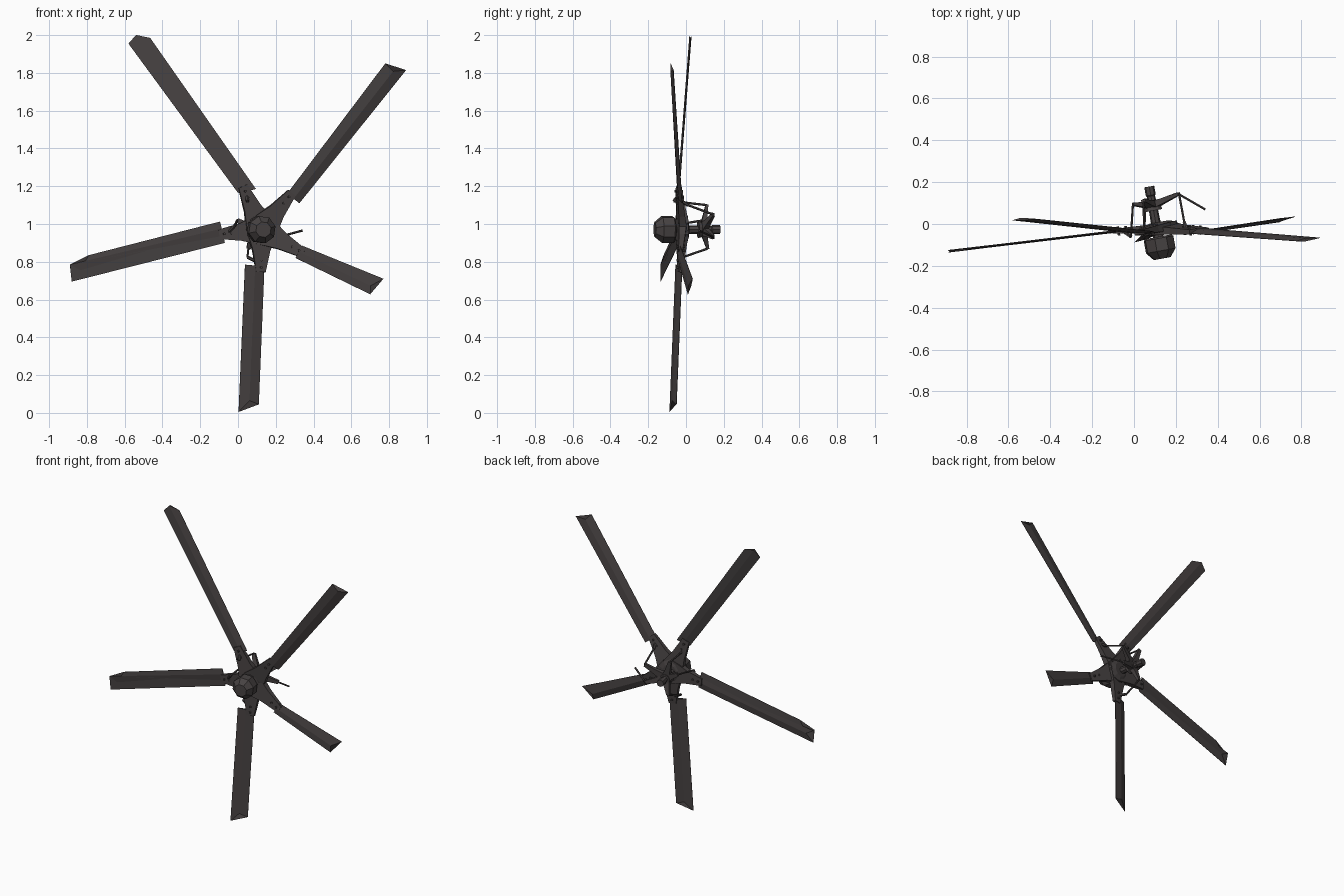
import bpy, bmesh, math
from mathutils import Vector

if "Cube" in bpy.data.objects:
    bpy.data.objects.remove(bpy.data.objects["Cube"])

# one flat colour for all metal
metal = bpy.data.materials.new("dark grey metal")
metal.diffuse_color = (0.062, 0.054, 0.054, 1)
metal.use_nodes = True
metal.node_tree.nodes["Principled BSDF"].inputs["Base Color"].default_value = metal.diffuse_color

AXIS = Vector((0.18, -1, 0)).normalized()      # shaft direction, towards the nose cap
UP = Vector((0, 0, 1))
SIDE = UP.cross(AXIS) * -1


def finish(name, bm):
    bmesh.ops.recalc_face_normals(bm, faces=bm.faces[:])
    me = bpy.data.meshes.new(name)
    bm.to_mesh(me)
    bm.free()
    me.materials.append(metal)
    ob = bpy.data.objects.new(name, me)
    bpy.context.collection.objects.link(ob)
    return ob


def loft(name, rings):
    """Skin a closed solid through equal-length rings of points."""
    bm = bmesh.new()
    vs = [[bm.verts.new(p) for p in r] for r in rings]
    n = len(vs[0])
    for a, b in zip(vs, vs[1:]):
        for i in range(n):
            j = (i + 1) % n
            bm.faces.new((a[i], a[j], b[j], b[i]))
    bm.faces.new(vs[0])
    bm.faces.new(vs[-1])
    return finish(name, bm)


def lathe(name, origin, axis, profile, sides, phase=0.0):
    """Turn (distance, radius) pairs about an axis."""
    axis = Vector(axis).normalized()
    u = axis.orthogonal().normalized()
    if abs(axis.z) < 0.9:
        u = (UP - axis * axis.z).normalized()
    v = axis.cross(u)
    rings = []
    for d, r in profile:
        rings.append([Vector(origin) + axis * d + (u * math.cos(t) + v * math.sin(t)) * r
                      for t in (phase + 2 * math.pi * i / sides for i in range(sides))])
    return loft(name, rings)


def rod(name, a, b, r=0.006, sides=6):
    a, b = Vector(a), Vector(b)
    return lathe(name, a, b - a, [(0, r), ((b - a).length, r)], sides)


def blade(name, root, tip, thick=0.016):
    """Thin lens-section blade; root is two corners, tip is the torn outline across the chord."""
    n = len(tip)
    r0, r1 = Vector(root[0]), Vector(root[1])
    tip = [Vector(p) for p in tip]
    base = [r0.lerp(r1, i / (n - 1)) for i in range(n)]
    nrm = (r1 - r0).cross(tip[n // 2] - base[n // 2]).normalized()

    def ring(pts):
        h = [thick / 2 * max(0.12, math.sin(math.pi * i / (n - 1))) for i in range(n)]
        return ([p + nrm * k for p, k in zip(pts, h)] +
                [p - nrm * k for p, k in reversed(list(zip(pts, h)))])
    return loft(name, [ring(base), ring(tip)])


def arm(name, a, b, w0, w1, t0, t1):
    """Tapered flat bar between two points, lying across the shaft axis."""
    a, b = Vector(a), Vector(b)
    d = (b - a).normalized()
    across = d.cross(AXIS).normalized()
    out = across.cross(d)
    rings = []
    for k, w, t in ((0, w0, t0), (0.5, (w0 + w1) * 0.42, (t0 + t1) / 2), (1, w1, t1)):
        p = a.lerp(b, k)
        rings.append([p + across * (sx * w / 2) + out * (sy * t / 2)
                      for sx, sy in ((-1, -1), (1, -1), (1, 1), (-1, 1))])
    return loft(name, rings)


# five broken rotor blades
blade("blade_upper_left", [(0.0, -0.045, 1.165), (0.095, -0.035, 1.185)],
      [(-0.58, 0.018, 1.955), (-0.54, 0.024, 2.0), (-0.465, 0.024, 1.985)], 0.012)
blade("blade_upper_right", [(0.26, -0.045, 1.16), (0.325, -0.02, 1.11)],
      [(0.78, -0.082, 1.85), (0.82, -0.075, 1.81), (0.89, -0.066, 1.815)])
blade("blade_left", [(-0.095, -0.035, 1.013), (-0.07, -0.035, 0.9)],
      [(-0.79, -0.118, 0.835), (-0.835, -0.124, 0.755), (-0.89, -0.13, 0.785), (-0.88, -0.135, 0.695)], 0.013)
blade("blade_lower", [(0.037, -0.055, 0.785), (0.14, -0.02, 0.775)],
      [(0.003, -0.087, 0.005), (0.058, -0.065, 0.065), (0.11, -0.05, 0.045)])
blade("blade_lower_right", [(0.34, -0.03, 0.885), (0.305, -0.045, 0.82)],
      [(0.77, 0.035, 0.71), (0.70, 0.02, 0.672), (0.70, 0.01, 0.628)])

# star shaped hub plate
HUB = Vector((0.125, -0.02, 0.97))
lathe("hub_disc", HUB - AXIS * 0.03, AXIS, [(0, 0.05), (0.012, 0.085), (0.045, 0.085), (0.06, 0.06)], 10)
roots = {"upper_left": (0.025, -0.04, 1.2), "upper_right": (0.285, -0.035, 1.165),
         "left": (-0.10, -0.035, 0.945), "lower": (0.12, -0.03, 0.745),
         "lower_right": (0.345, -0.03, 0.845)}
for n, p in roots.items():
    arm("hub_arm_" + n, HUB, p, 0.17, 0.05, 0.045, 0.022)
    q = HUB.lerp(Vector(p), 0.72)
    for k in (0, 0.2):                               # bolts on each arm
        c = q.lerp(Vector(p), k * 3)
        lathe("arm_bolt_" + n, c - AXIS * 0.022, AXIS, [(0, 0.007), (0.044, 0.007)], 6)

# nose cap and shaft
SHAFT = Vector((0.105, 0, 0.97))
lathe("nose_cap", SHAFT, AXIS, [(0.062, 0.066), (0.07, 0.074), (0.13, 0.074), (0.168, 0.042)], 8, 0.25)
lathe("shaft", SHAFT, AXIS, [(-0.182, 0.024), (-0.14, 0.024), (-0.135, 0.02), (0.08, 0.026)], 8)

# rear control spider with arms and pitch links
SPIDER = SHAFT - AXIS * 0.09
lathe("spider_collar", SPIDER, AXIS, [(-0.025, 0.032), (0.025, 0.045)], 10)
links = [((-0.005, 0.095, 1.02), (-0.015, -0.06, 0.995)),
         ((0.045, 0.11, 1.10), (0.05, -0.065, 1.12)),
         ((0.215, 0.145, 1.05), (0.24, 0.01, 1.10)),
         ((0.21, 0.145, 0.93), (0.34, 0.07, 0.965)),
         ((0.055, 0.115, 0.87), (0.05, -0.015, 0.825))]
for i, (a, b) in enumerate(links):
    arm("spider_arm_%d" % i, SPIDER, a, 0.06, 0.022, 0.035, 0.014)
    rod("pitch_link_%d" % i, a, b)
    if i != 3:                                       # this link is snapped off
        hub_end = HUB.lerp(Vector(list(roots.values())[(2, 0, 1, 4, 3)[i]]), 0.8)
        rod("pitch_horn_%d" % i, b, hub_end, 0.009)
